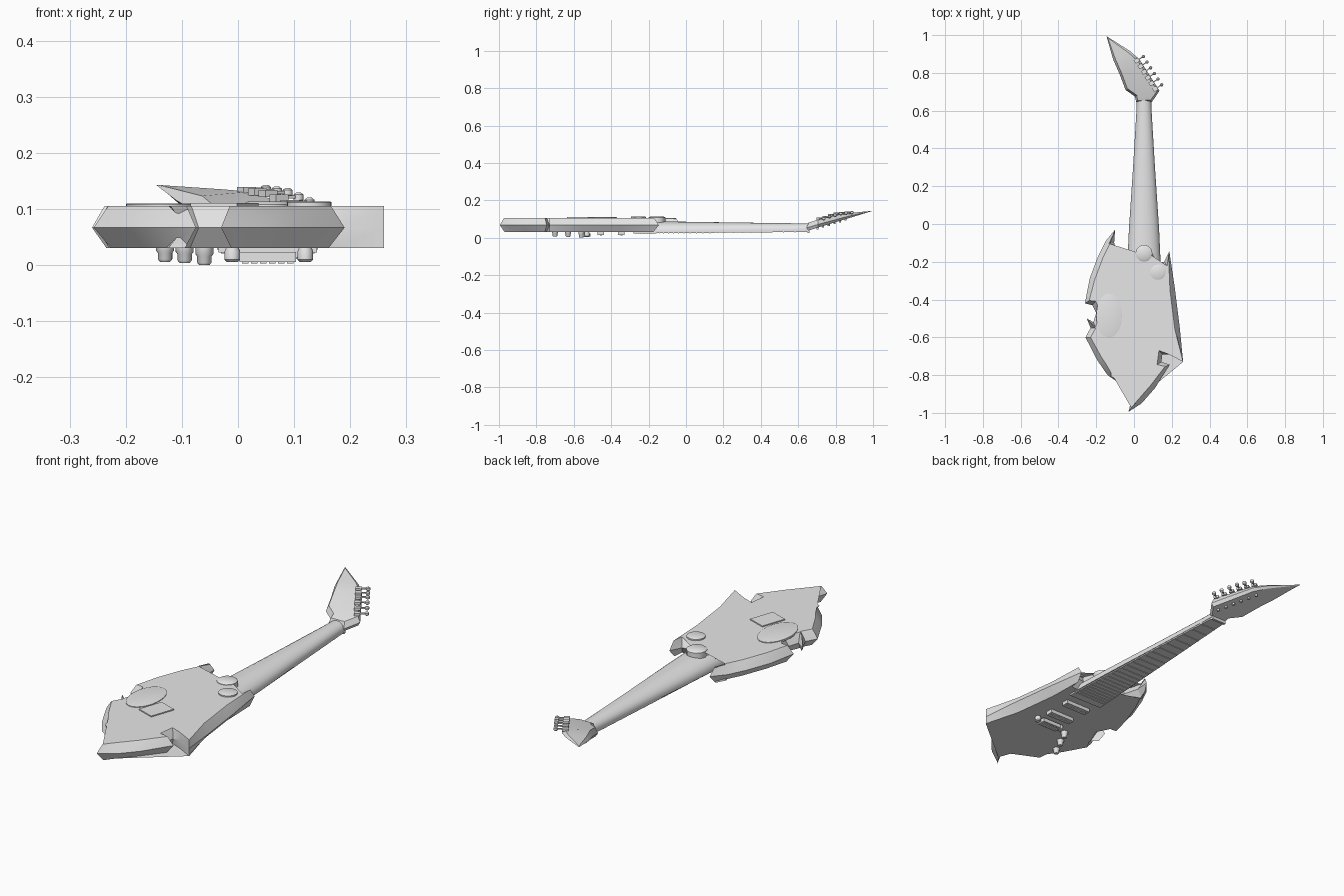
import bpy, bmesh, math
from mathutils import Vector, Matrix

if "Cube" in bpy.data.objects:
    bpy.data.objects.remove(bpy.data.objects["Cube"])

grey = bpy.data.materials.new("plain_grey")
grey.diffuse_color = (0.8, 0.8, 0.8, 1)
grey.use_nodes = True
grey.node_tree.nodes["Principled BSDF"].inputs["Base Color"].default_value = grey.diffuse_color


def finish(name, bm, angle=30):
    bmesh.ops.recalc_face_normals(bm, faces=bm.faces)
    me = bpy.data.meshes.new(name)
    bm.to_mesh(me)
    bm.free()
    me.materials.append(grey)
    ob = bpy.data.objects.new(name, me)
    bpy.context.collection.objects.link(ob)
    bpy.context.view_layer.objects.active = ob
    ob.select_set(True)
    bpy.ops.object.shade_smooth_by_angle(angle=math.radians(angle))
    ob.select_set(False)
    return ob


def loft(name, rings, angle=30):
    """Skin closed rings of points and cap both ends."""
    bm = bmesh.new()
    vs = [[bm.verts.new(p) for p in r] for r in rings]
    n = len(vs[0])
    for a, b in zip(vs, vs[1:]):
        for i in range(n):
            j = (i + 1) % n
            bm.faces.new((a[i], a[j], b[j], b[i]))
    for cap in (vs[0], vs[-1]):
        f = bm.faces.new(cap)
        bmesh.ops.triangulate(bm, faces=[f])
    return finish(name, bm, angle)


def inset(pts, d, keep=()):
    """Move outline points inward along their averaged normals."""
    area = sum(a[0] * b[1] - b[0] * a[1] for a, b in zip(pts, pts[1:] + pts[:1]))
    s = 1 if area > 0 else -1
    out = []
    for i, p in enumerate(pts):
        p = Vector(p)
        e1 = (p - Vector(pts[i - 1])).normalized()
        e2 = (Vector(pts[(i + 1) % len(pts)]) - p).normalized()
        nrm = Vector((-(e1.y + e2.y), e1.x + e2.x)) * s
        if nrm.length > 1e-6:
            nrm.normalize()
        out.append(p + nrm * (0 if i in keep else d))
    return out


def box(name, c, size, rot=0):
    bm = bmesh.new()
    m = Matrix.Translation(c) @ Matrix.Rotation(rot, 4, 'Z') @ Matrix.Diagonal((*size, 1))
    bmesh.ops.create_cube(bm, size=1, matrix=m)
    return finish(name, bm)


def turned(name, x, y, profile, sx=1, sy=1, n=16):
    """Stack of (radius, z) rings around a vertical axis."""
    return loft(name, [[(x + sx * r * math.cos(k * math.tau / n),
                         y + sy * r * math.sin(k * math.tau / n), z)
                        for k in range(n)] for r, z in profile], 40)


# body: horned outline with a sharp ridge round the middle
outline = [
    (-.10, -.03), (-.15, -.09), (-.19, -.17), (-.235, -.29), (-.26, -.42), (-.22, -.43),
    (-.20, -.47), (-.215, -.52), (-.25, -.50), (-.23, -.55), (-.257, -.60), (-.195, -.72),
    (-.14, -.80), (-.075, -.845), (-.095, -.80), (-.10, -.76), (-.07, -.72), (-.02, -.713),
    (.01, -.745), (.01, -.81), (-.03, -.86), (-.01, -.92), (-.03, -.995), (.04, -.95),
    (.11, -.87), (.19, -.745), (.145, -.73), (.15, -.69), (.185, -.69), (.26, -.73),
    (.243, -.555), (.217, -.345), (.187, -.145), (.16, -.20), (.125, -.205), (.10, -.14),
    (.053, -.11), (.01, -.14), (0, -.18), (-.04, -.205), (-.085, -.175), (-.105, -.10)]
wing = (28, 29)
levels = [(.03, .031), (.025, .037), (0, .067), (.022, .1), (.027, .106)]
loft("body", [[(p[0], p[1], z) for p in inset(outline, d, wing)] for d, z in levels], 25)

# neck: flat fingerboard side below, rounded back above
rings = []
for y, hw, z0, z1 in [(-.25, .09, .028, .09), (-.03, .08, .03, .086),
                      (.3, .058, .034, .081), (.6, .04, .037, .077), (.66, .038, .038, .076)]:
    rings.append([(.053 + hw * math.cos(k * math.pi / 12), y,
                   z0 + .008 + (z1 - z0 - .008) * math.sin(k * math.pi / 12))
                  for k in range(13)] + [(.053 - hw, y, z0), (.053 + hw, y, z0)])
loft("neck", rings, 40)

# fingerboard with frets spaced by the usual ratio
loft("fingerboard", [[(.053 - w, y, z), (.053 + w, y, z), (.053 + w, y, z + .008), (.053 - w, y, z + .008)]
                     for y, w, z in [(-.28, .088, .023), (.65, .036, .031)]])
for k in range(1, 25):
    y = .65 - 1.19 * (1 - 2 ** (-k / 12))
    t = (y + .28) / .93
    box("fret", (.053, y, .0225 + .008 * t), (.17 - .1 * t, .005, .004))
box("nut", (.053, .655, .033), (.074, .012, .014))

# headstock: blade tilted upward, thinning to its tip
head = [(.012, .645), (.094, .645), (.135, .705), (.03, .87), (-.02, .915), (-.146, .995),
        (-.11, .87), (-.075, .79), (-.045, .71), (.005, .675)]


def head_z(y):
    base = .036 + (y - .645) * .305
    return base, base + .042 * min(1, (1 - y) / .2)


loft("headstock", [[(p[0], p[1], head_z(p[1])[0] + f * (head_z(p[1])[1] - head_z(p[1])[0]))
                    for p in inset(head, d)] for f, d in [(0, .01), (.4, 0), (1, .012)]], 25)

# six tuners: housing, shaft, key and string post
edge_dir = Vector((-.105, .165)).normalized()
out_dir = Vector((edge_dir.y, -edge_dir.x))
turn = math.atan2(out_dir.y, out_dir.x)
for k in range(6):
    p = Vector((.112, .715)).lerp(Vector((.015, .865)), k / 5)
    lo, hi = head_z(p.y)
    box("tuner_housing", (p.x, p.y, hi + .002), (.026, .022, .012), turn)
    q = p + out_dir * .022
    box("tuner_shaft", (q.x, q.y, hi + .004), (.036, .006, .006), turn)
    q = p + out_dir * .041
    turned("tuner_key", q.x, q.y, [(.004, hi - .006), (.009, hi - .001),
                                   (.009, hi + .008), (.004, hi + .012)], n=10)
    q = p - out_dir * .022
    turned("string_post", q.x, q.y, [(.006, lo - .012), (.006, lo + .01)], n=10)

# back covers and heel
turned("large_back_cover", -.132, -.485, [(1, .10), (1, .109), (.96, .110)], .068, .115, 32)
box("square_back_cover", (-.024, -.565, .107), (.088, .118, .008), math.radians(-19))
turned("round_back_cover", .127, -.255, [(.04, .10), (.04, .112), (.036, .114)], n=24)
turned("neck_heel", .053, -.155, [(.045, .08), (.045, .108), (.035, .114)], n=12)

# pickups, bridge and its posts on the playing side
for y in (-.345, -.455):
    box("pickup", (.053, y, .023), (.13, .035, .018))
    for k in range(6):
        turned("pole_piece", .003 + .02 * k, y, [(.005, .0115), (.005, .02)], n=8)
box("bridge", (.053, -.53, .015), (.1, .04, .018))
for k in range(6):
    box("saddle", (.013 + .016 * k, -.53, .006), (.011, .03, .005))
for x in (-.01, .12):
    turned("bridge_post", x, -.53, [(.01, .006), (.014, .01), (.014, .024), (.01, .035)])

# control knobs
for x, y, z in [(-.06, -.56, 0), (-.095, -.63, .004), (-.13, -.70, .006)]:
    turned("control_knob", x, y, [(.009, z), (.013, z + .005), (.013, z + .016),
                                  (.016, z + .02), (.016, .036)])
